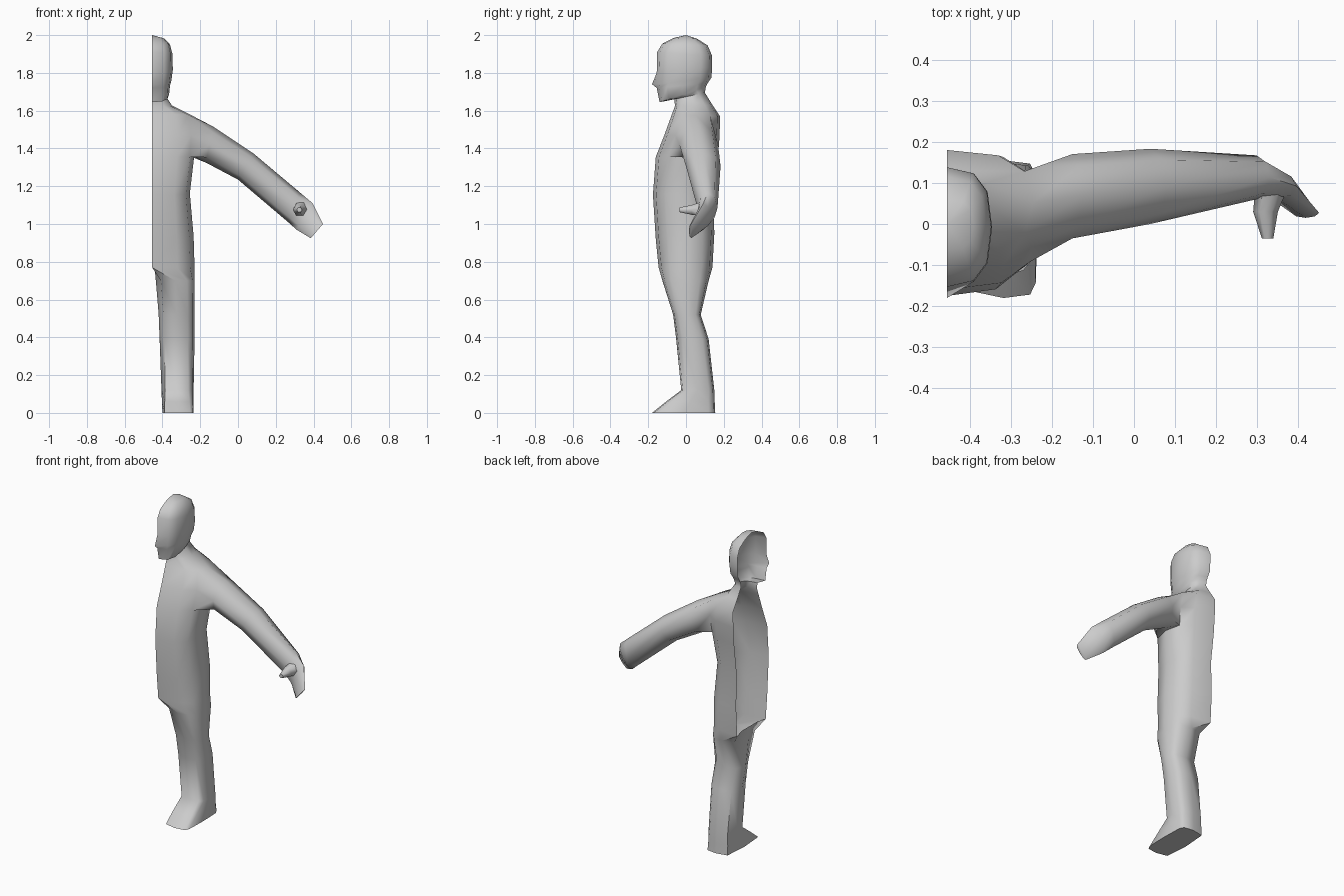
import bpy, bmesh, math
from mathutils import Vector

if "Cube" in bpy.data.objects:
    bpy.data.objects.remove(bpy.data.objects["Cube"])

CUT = -0.455          # open symmetry plane of the half figure
bm = bmesh.new()


def spow(v, e):
    return math.copysign(abs(v) ** e, v) if abs(v) > 1e-6 else 0.0


def arc(xc, xout, front, back, angles, e=0.75):
    """Rounded ring section; front/back are (y, z), tilted rings allowed."""
    f, b = Vector((0, *front)), Vector((0, *back))
    mid, half = (f + b) / 2, (b - f) / 2
    pts = []
    for a in angles:
        a = math.radians(a)
        p = mid + half * spow(math.sin(a), e)
        p.x = xc + (xout - xc) * spow(abs(math.cos(a)), e)
        pts.append(bm.verts.new(p))
    return pts


def bridge(a, b, closed=False, skip=()):
    n = len(a)
    for i in range(n if closed else n - 1):
        if i not in skip:
            j = (i + 1) % n
            bm.faces.new((a[i], a[j], b[j], b[i]))


def tube_ring(top, bottom, y0, y1, n=8):
    """Limb ring from upper (x, z), lower (x, z) and the y range."""
    c = Vector(((top[0] + bottom[0]) / 2, (y0 + y1) / 2, (top[1] + bottom[1]) / 2))
    u = Vector((top[0], c.y, top[1])) - c
    v = Vector((0, (y1 - y0) / 2, 0))
    return [bm.verts.new(c + u * math.cos(t) + v * math.sin(t))
            for t in (2 * math.pi * k / n for k in range(n))]


OUT = range(-90, 91, 30)

# torso, neck and head: front (y, z), back (y, z), side x
sections = [
    ((-.145, .77), (.14, .77), -.23),
    ((-.16, .92), (.15, .95), -.235),
    ((-.175, 1.155), (.145, 1.17), -.255),
    ((-.16, 1.355), (.17, 1.36), -.232),
    ((-.115, 1.47), (.178, 1.47), -.225),
    ((-.075, 1.58), (.18, 1.57), -.245),
    ((-.058, 1.625), (.14, 1.63), -.35),
    ((-.062, 1.66), (.10, 1.695), -.383),
    ((-.14, 1.645), (.105, 1.725), -.365),
    ((-.155, 1.72), (.115, 1.745), -.36),
    ((-.152, 1.74), (.135, 1.775), -.353),
    ((-.155, 1.80), (.138, 1.83), -.345),
    ((-.153, 1.91), (.138, 1.89), -.347),
    ((-.125, 1.955), (.115, 1.945), -.36),
    ((-.065, 1.985), (.06, 1.98), -.39),
]
rings = [arc(CUT, x, f, b, OUT) for f, b, x in sections]
rings[10][0].co.y = -.18                       # nose tip
for i in range(len(rings) - 1):
    bridge(rings[i], rings[i + 1], skip=(2, 3) if i in (3, 4) else ())
crown = bm.verts.new((CUT, 0, 2.0))
for a, b in zip(rings[-1], rings[-1][1:]):
    bm.faces.new((a, b, crown))

# leg and foot: z, front y, back y, inner x, outer x, roundness
hip = rings[0] + [bm.verts.new((-.442, y, .775)) for y in (.08, 0, -.08)]
leg = [
    (.70, -.125, .12, -.435, -.23, .7),
    (.52, -.068, .078, -.42, -.23, .7),
    (.39, -.052, .12, -.415, -.23, .7),
    (.12, -.025, .15, -.405, -.235, .6),
    (.06, -.105, .152, -.403, -.235, .45),
    (.00, -.18, .155, -.40, -.235, .35),
]
prev = hip
for z, f, b, xin, xout, e in leg:
    xc = (xin + xout) / 2
    ring = (arc(xc, xout, (f, z), (b, z), OUT, e)
            + arc(xc, xin, (f, z), (b, z), (50, 0, -50), e))
    bridge(prev, ring, closed=True)
    prev = ring
bm.faces.new(prev)

# arm and hand growing out of the shoulder opening
lo, mi, up = rings[3:6]
prev = [up[3], up[4], mi[4], lo[4], lo[3], lo[2], mi[2], up[2]]
for top, bottom, y0, y1 in [
    ((-.13, 1.515), (-.17, 1.325), -.035, .17),
    ((.08, 1.375), (.0, 1.235), .0, .183),
    ((.33, 1.165), (.265, 1.01), .06, .167),
    ((.395, 1.11), (.31, .97), .06, .125),
    ((.45, 1.0), (.385, .925), .015, .04),
]:
    ring = tube_ring(top, bottom, y0, y1)
    bridge(prev, ring, closed=True)
    prev = ring
bm.faces.new(prev)


def finish(name):
    bmesh.ops.recalc_face_normals(bm, faces=bm.faces)
    me = bpy.data.meshes.new(name)
    bm.to_mesh(me)
    bm.free()
    ob = bpy.data.objects.new(name, me)
    bpy.context.collection.objects.link(ob)
    bpy.ops.object.select_all(action='DESELECT')
    ob.select_set(True)
    bpy.context.view_layer.objects.active = ob
    bpy.ops.object.shade_smooth_by_angle(angle=math.radians(60))


finish("half_body")

# thumb: centre, half width x, half height z
bm = bmesh.new()
prev = None
for c, w, h in [((.335, .09, 1.08), .04, .045),
                ((.32, .03, 1.075), .03, .03),
                ((.325, -.035, 1.075), .014, .014)]:
    ring = [bm.verts.new((c[0] + w * math.cos(t), c[1], c[2] + h * math.sin(t)))
            for t in (math.pi * k / 3 for k in range(6))]
    if prev:
        bridge(prev, ring, closed=True)
    prev = ring
bm.faces.new(prev)
finish("thumb")
